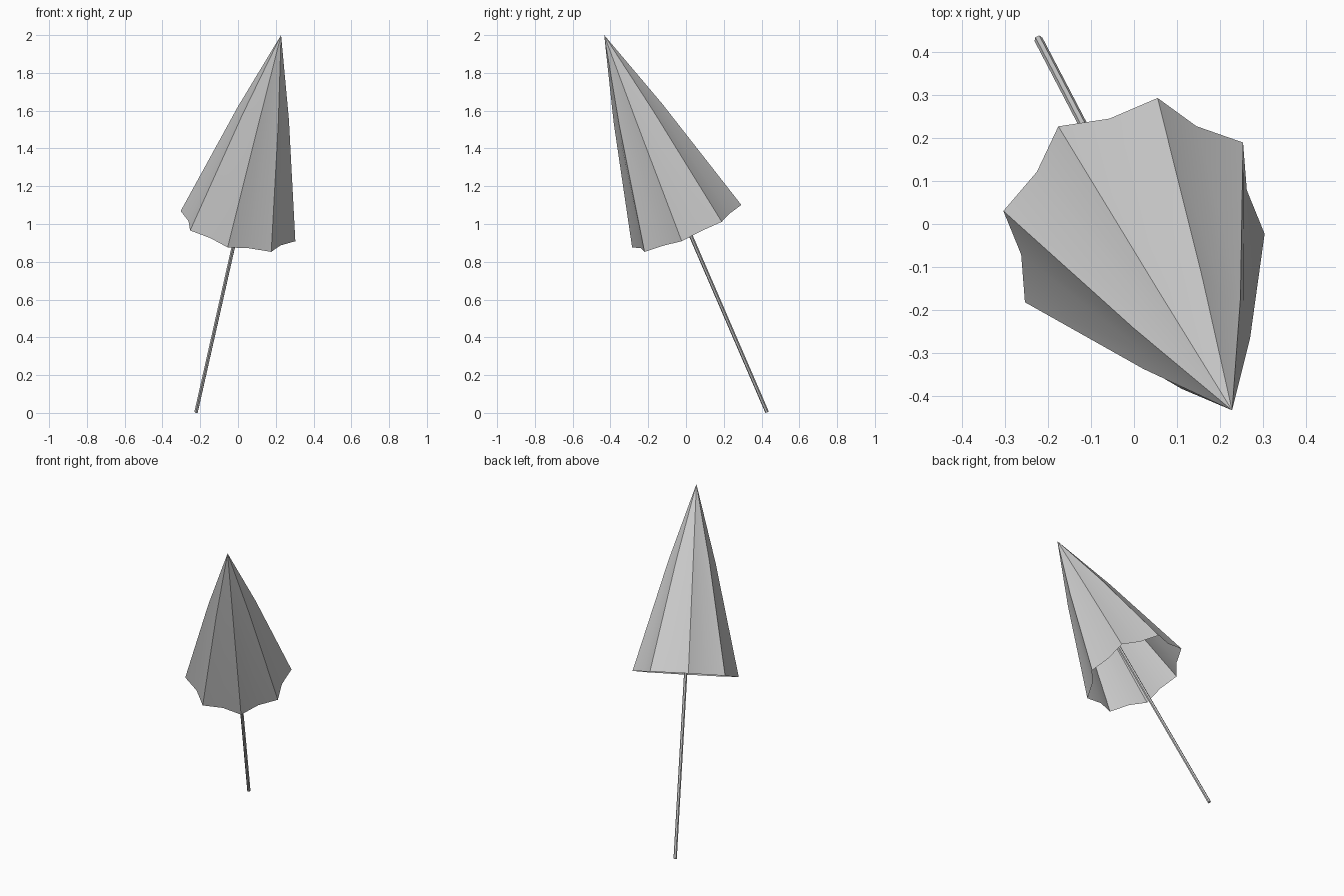
import bpy, bmesh, math
from mathutils import Vector, Matrix

cube = bpy.data.objects.get("Cube")
if cube:
    bpy.data.objects.remove(cube, do_unlink=True)

# Leaning frame: origin at the tip, local z along the pole, local x through one rib
tip = Vector((0.228, -0.433, 2.0))
axis = Vector((0.45, -0.862, 1.996)).normalized()
rib = Vector((-0.303, 0.026, 0.081))
rib = (rib - axis * rib.dot(axis)).normalized()
side = axis.cross(rib)
frame = Matrix((rib, side, axis)).transposed().to_4x4()
frame.translation = tip

grey = bpy.data.materials.new("light_grey")
colour = (0.6, 0.6, 0.6, 1.0)
grey.diffuse_color = colour
grey.use_nodes = True
grey.node_tree.nodes["Principled BSDF"].inputs["Base Color"].default_value = colour


def finish(name, bm):
    bmesh.ops.recalc_face_normals(bm, faces=bm.faces)
    mesh = bpy.data.meshes.new(name)
    bm.to_mesh(mesh)
    bm.free()
    mesh.transform(frame)
    mesh.materials.append(grey)
    obj = bpy.data.objects.new(name, mesh)
    bpy.context.collection.objects.link(obj)
    bpy.ops.object.select_all(action='DESELECT')
    obj.select_set(True)
    bpy.context.view_layer.objects.active = obj
    bpy.ops.object.shade_smooth_by_angle(angle=math.radians(30))
    return obj


RIBS = 8


def ring(bm, z, rib_radius, fold_radius):
    """Ring alternating between ribs and the inward folds between them."""
    verts = []
    for i in range(RIBS * 2):
        a = math.pi * i / RIBS
        r = fold_radius if i % 2 else rib_radius
        verts.append(bm.verts.new((r * math.cos(a), r * math.sin(a), z)))
    return verts


# Folded canopy: thin open shell with a slight bulge and scalloped rim
bm = bmesh.new()
top = bm.verts.new((0, 0, 0))
upper = ring(bm, -0.46, 0.14, 0.127)
rim = ring(bm, -1.125, 0.315, 0.274)
for i in range(RIBS * 2):
    j = (i + 1) % (RIBS * 2)
    bm.faces.new((top, upper[i], upper[j]))
    bm.faces.new((upper[i], rim[i], rim[j], upper[j]))
finish("canopy", bm)

# Slim pole running from inside the tip to the ground
bm = bmesh.new()
start, end = -0.06, -2.22
bmesh.ops.create_cone(bm, cap_ends=True, segments=6, radius1=0.01, radius2=0.01,
                      depth=start - end,
                      matrix=Matrix.Translation((0, 0, (start + end) / 2)))
finish("pole", bm)
